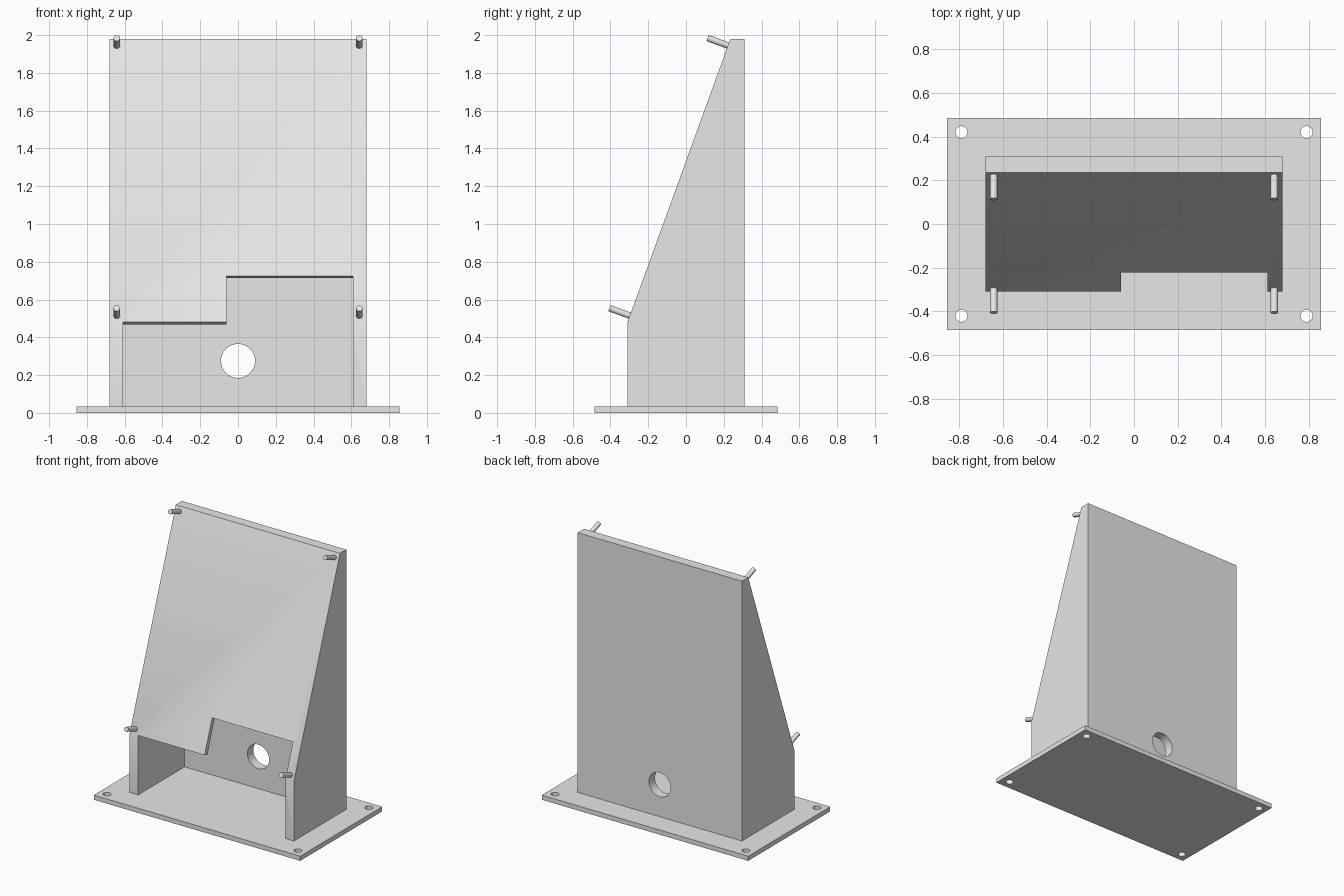
import bpy
import bmesh
from math import radians, tan
from mathutils import Vector

if "Cube" in bpy.data.objects:
    bpy.data.objects.remove(bpy.data.objects["Cube"], do_unlink=True)

grey = bpy.data.materials.new("plain_grey")
grey.use_nodes = True
colour = (0.8, 0.8, 0.8, 1)
grey.diffuse_color = colour
grey.node_tree.nodes["Principled BSDF"].inputs["Base Color"].default_value = colour

# Main sizes
BASE_TOP, HEIGHT = 0.035, 1.98
HALF_W, INNER_W = 0.68, 0.61
FRONT, BACK, BACK_INNER = -0.31, 0.31, 0.24
LIP, STEP_TOP, STEP_X = 0.48, 0.725, -0.06
PANEL = 0.035
slope = Vector((0, BACK_INNER - 0.005 - FRONT, HEIGHT - LIP)).normalized()
outward = Vector((0, -slope.z, slope.y))


def on_slope(z):
    """Point on the outer sloped face at height z."""
    return Vector((0, FRONT + (z - LIP) * slope.y / slope.z, z))


def finish(name, bm):
    bmesh.ops.recalc_face_normals(bm, faces=bm.faces)
    mesh = bpy.data.meshes.new(name)
    bm.to_mesh(mesh)
    bm.free()
    mesh.materials.append(grey)
    obj = bpy.data.objects.new(name, mesh)
    bpy.context.collection.objects.link(obj)
    return obj


def prism(name, profile, x0, x1):
    """Extrude a side profile of points along x."""
    bm = bmesh.new()
    face = bm.faces.new([bm.verts.new((x0, p[1], p[2])) for p in profile])
    new = bmesh.ops.extrude_face_region(bm, geom=[face])["geom"]
    verts = [v for v in new if isinstance(v, bmesh.types.BMVert)]
    bmesh.ops.translate(bm, verts=verts, vec=(x1 - x0, 0, 0))
    return finish(name, bm)


def rod(name, centre, axis, radius, length, sides=32):
    bm = bmesh.new()
    bmesh.ops.create_cone(bm, cap_ends=True, segments=sides,
                          radius1=radius, radius2=radius, depth=length)
    bm.transform(Vector(axis).to_track_quat('Z', 'Y').to_matrix().to_4x4())
    bmesh.ops.translate(bm, verts=bm.verts, vec=centre)
    return finish(name, bm)


def select(obj):
    bpy.ops.object.select_all(action='DESELECT')
    obj.select_set(True)
    bpy.context.view_layer.objects.active = obj


def cut(target, cutter):
    mod = target.modifiers.new("cut", 'BOOLEAN')
    mod.operation, mod.solver, mod.object = 'DIFFERENCE', 'EXACT', cutter
    select(target)
    bpy.ops.object.modifier_apply(modifier=mod.name)
    bpy.data.objects.remove(cutter, do_unlink=True)


def smooth(obj):
    select(obj)
    bpy.ops.object.shade_smooth_by_angle(angle=radians(30))


# Base plate with four corner holes
base = prism("base_plate", [(0, -0.485, 0), (0, 0.485, 0),
                            (0, 0.485, BASE_TOP), (0, -0.485, BASE_TOP)], -0.855, 0.855)
for x in (-0.79, 0.79):
    for y in (-0.42, 0.42):
        cut(base, rod("hole_cutter", (x, y, 0), (0, 0, 1), 0.028, 0.2))
smooth(base)

# Wedge-shaped housing
housing = prism("housing", [(0, FRONT, BASE_TOP), (0, BACK, BASE_TOP), (0, BACK, HEIGHT),
                            on_slope(HEIGHT), on_slope(LIP)], -HALF_W, HALF_W)

# Hollow inside, open at the front below the sloped panel
lip = on_slope(LIP)
inner_lip = lip - outward * PANEL
inner_top = inner_lip + slope * ((BACK_INNER - inner_lip.y) / slope.y)
cut(housing, prism("cavity_cutter", [(0, -0.5, -0.1), (0, BACK_INNER, -0.1), inner_top,
                                     inner_lip, lip + outward * 0.15], -INNER_W, INNER_W))

# Raised step in the lower edge of the panel
step = on_slope(STEP_TOP)
low = on_slope(LIP - 0.1)
cut(housing, prism("step_cutter", [step + outward * 0.1, step - outward * 0.08,
                                   low - outward * 0.08, low + outward * 0.1],
                   STEP_X, INNER_W))

# Round opening through the back wall
cut(housing, rod("opening_cutter", (0, BACK, 0.275), (0, 1, 0), 0.09, 0.3, 48))
smooth(housing)

# Mounting pins standing square to the sloped face
for level, z in (("lower", 0.515), ("upper", 1.945)):
    for side, x in (("right", -0.642), ("left", 0.642)):
        centre = on_slope(z) + outward * 0.0525 + Vector((x, 0, 0))
        smooth(rod(f"{level}_{side}_pin", centre, outward, 0.017, 0.125, 24))
